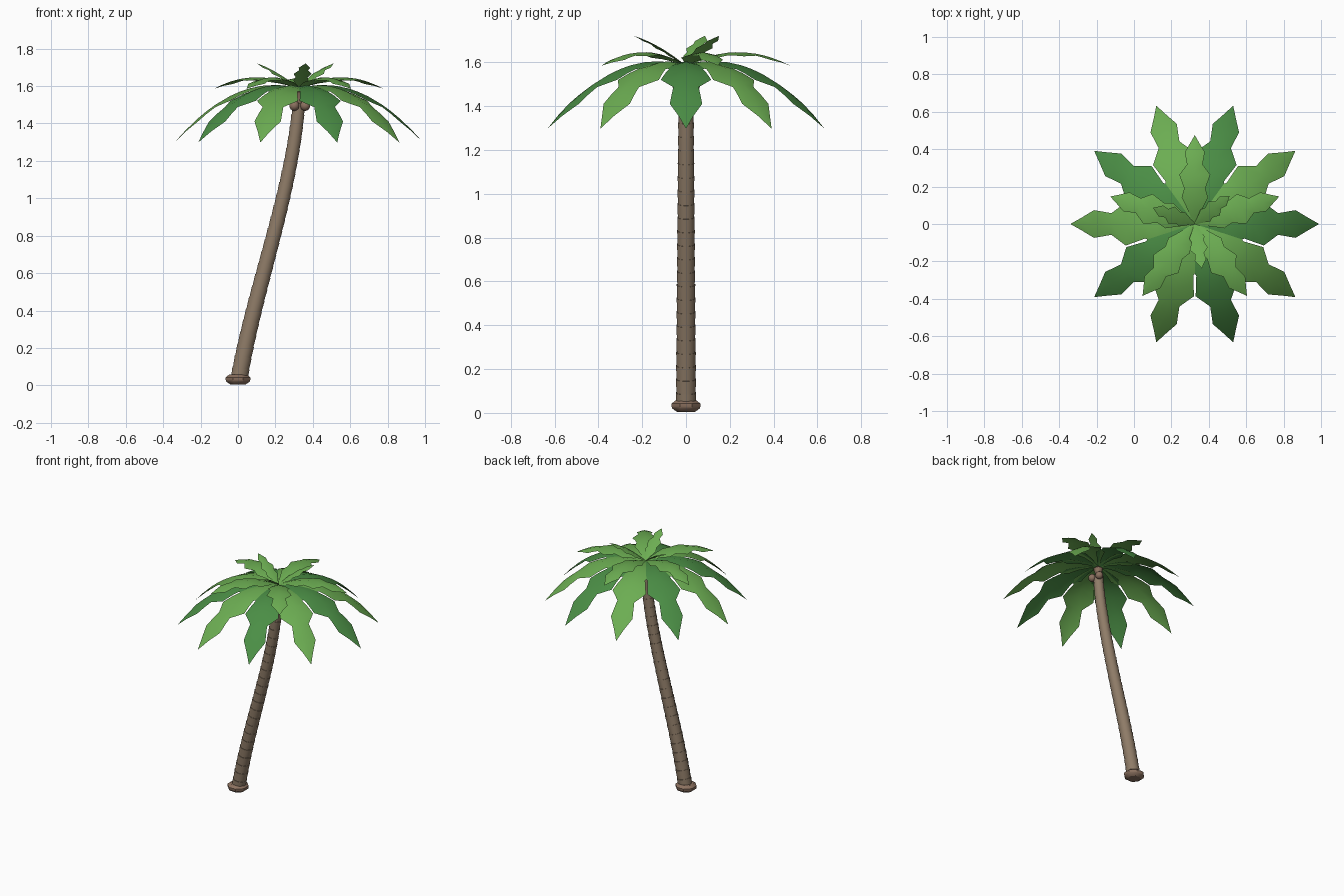
import bpy, bmesh, math
from mathutils import Vector, Matrix

if "Cube" in bpy.data.objects:
    bpy.data.objects.remove(bpy.data.objects["Cube"])


def material(name, rgb):
    m = bpy.data.materials.new(name)
    m.diffuse_color = (*rgb, 1)
    m.use_nodes = True
    m.node_tree.nodes["Principled BSDF"].inputs["Base Color"].default_value = m.diffuse_color
    return m


BARK = material("bark brown", (0.28, 0.205, 0.14))
NUT = material("nut brown", (0.26, 0.165, 0.115))
LIGHT = material("light green", (0.15, 0.42, 0.085))
DARK = material("dark green", (0.07, 0.27, 0.06))


def finish(bm, name, mat, angle=35):
    bmesh.ops.recalc_face_normals(bm, faces=bm.faces)
    me = bpy.data.meshes.new(name)
    bm.to_mesh(me)
    bm.free()
    me.materials.append(mat)
    ob = bpy.data.objects.new(name, me)
    bpy.context.scene.collection.objects.link(ob)
    bpy.ops.object.select_all(action='DESELECT')
    ob.select_set(True)
    bpy.context.view_layer.objects.active = ob
    bpy.ops.object.shade_smooth_by_angle(angle=math.radians(angle))
    return ob


def tube(name, rings, sides, mat):
    """Capped tube; rings are (centre, radius, tilt about y)."""
    bm = bmesh.new()
    loops = []
    for c, r, tilt in rings:
        rot = Matrix.Rotation(tilt, 3, 'Y')
        loops.append([bm.verts.new(Vector(c) + rot @ Vector(
            (r * math.cos(a), r * math.sin(a), 0)))
            for a in (math.tau * (i + 0.5) / sides for i in range(sides))])
    for lo, hi in zip(loops, loops[1:]):
        for i in range(sides):
            j = (i + 1) % sides
            bm.faces.new((lo[i], lo[j], hi[j], hi[i]))
    bm.faces.new(loops[0][::-1])
    bm.faces.new(loops[-1])
    return finish(bm, name, mat)


# Curved trunk of slightly flaring segments
def lean(z):
    return 0.1607 * z + 0.163 * z ** 2 - 0.0838 * z ** 3


def slope(z):
    return math.atan(0.1607 + 0.326 * z - 0.2514 * z ** 2)


N, Z0, Z1 = 24, 0.03, 1.51
rings = []
for i in range(N):
    for k, flare in ((0, 0.97), (1, 1.04)):
        z = Z0 + (Z1 - Z0) * (i + k) / N
        r = 0.047 - 0.0125 * z / Z1
        rings.append(((lean(z), 0, z), r * flare, slope(z)))
tube("trunk", rings, 12, BARK)

# Foot ring and the bud that carries the crown
tube("trunk_base", [((0, 0, z), r, 0) for z, r in
     ((0.005, 0.045), (0.02, 0.068), (0.03, 0.072), (0.042, 0.072), (0.058, 0.05))], 8, NUT)
CX = 0.325
tube("crown_bud", [((CX, 0, z), r, 0) for z, r in
     ((1.50, 0.02), (1.53, 0.02), (1.568, 0.034), (1.585, 0.012))], 10, NUT)

# Coconuts
for n, deg in enumerate((-125, -35, 60)):
    a = math.radians(deg)
    bm = bmesh.new()
    bmesh.ops.create_uvsphere(bm, u_segments=10, v_segments=7, radius=0.028)
    bmesh.ops.translate(bm, verts=bm.verts, vec=(
        CX + 0.042 * math.cos(a), 0.042 * math.sin(a), 1.495))
    finish(bm, f"coconut_{n + 1}", NUT, 60)

# Fronds: serrated outline (fraction of length, half width)
OUTLINE = ((0, .01), (.1, .035), (.2, .065), (.30, .098), (.40, .078), (.47, .095),
           (.555, .115), (.67, .058), (.74, .066), (.81, .074), (.91, .034), (1, 0))


def frond(name, deg, length, rise, bend, width, mat):
    bm = bmesh.new()
    rot = Matrix.Rotation(math.radians(deg), 3, 'Z')
    rows = []
    for t, w in OUTLINE:
        r, w = t * length, w * width
        z = 1.585 + rise * r - bend * r * r
        row = [(r, w, z - 0.22 * w), (r, 0, z), (r, -w, z - 0.22 * w)]
        if w == 0:
            row = row[1:2]
        rows.append([bm.verts.new(rot @ Vector(p) + Vector((CX, 0, 0))) for p in row])
    for a, b in zip(rows, rows[1:]):
        if len(b) == 3:
            bm.faces.new((a[0], a[1], b[1], b[0]))
            bm.faces.new((a[1], a[2], b[2], b[1]))
        else:
            bm.faces.new((a[0], a[1], b[0]))
            bm.faces.new((a[1], a[2], b[0]))
    ob = finish(bm, name, mat, 40)
    # keep the upper side facing up
    if sum(p.normal.z for p in ob.data.polygons) < 0:
        ob.data.flip_normals()


for i in range(10):
    frond(f"lower_frond_{i + 1}", 36 * i, 0.665, 0.30, 1.10, 1.0, LIGHT if i % 2 else DARK)
for i in range(5):
    frond(f"middle_frond_{i + 1}", 18 + 72 * i, 0.475, 0.52, 1.09, 0.72, LIGHT)
for i in range(3):
    frond(f"top_frond_{i + 1}", 39 + 120 * i, 0.24, 0.82, 1.05, 0.42, LIGHT)
